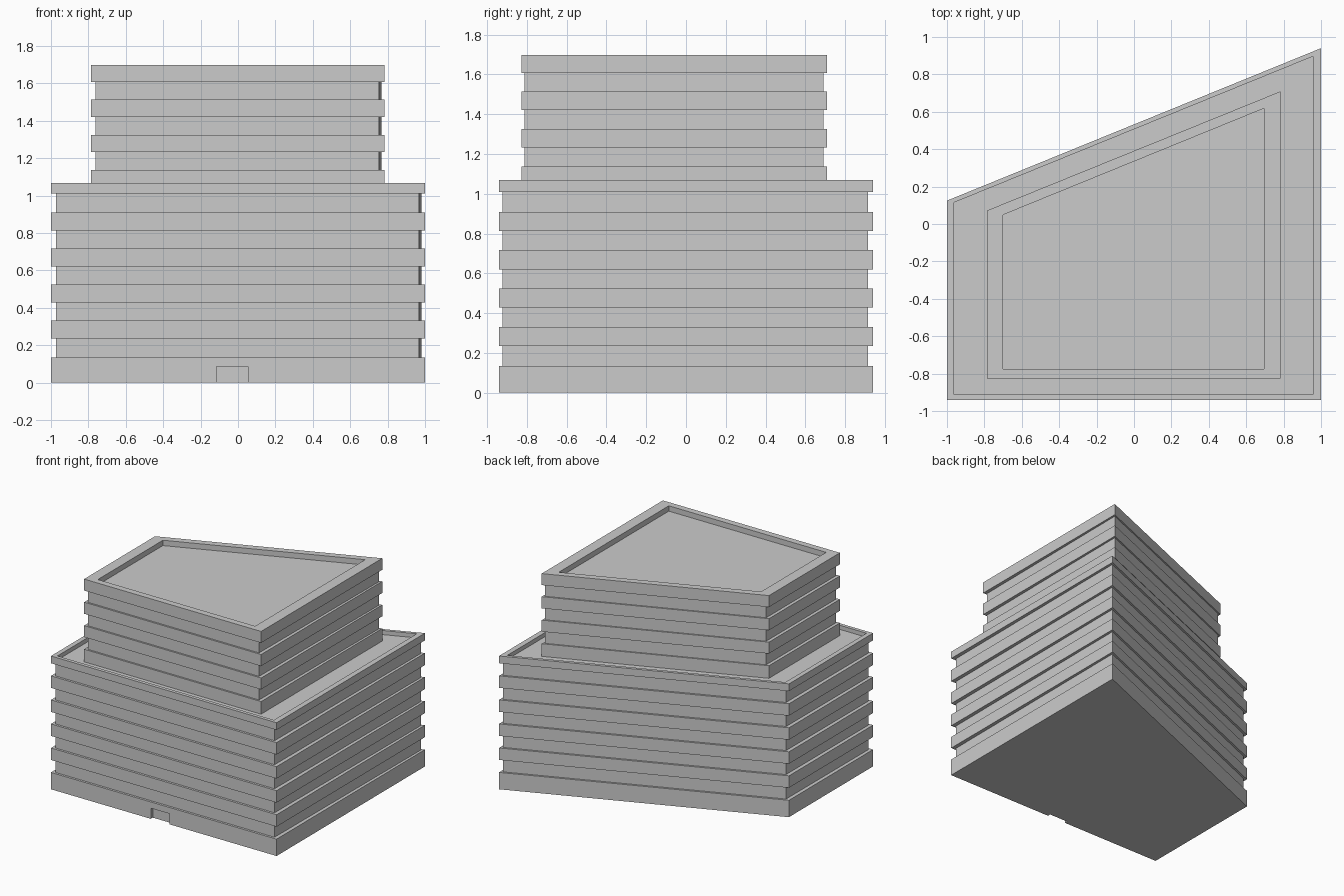
import bpy, bmesh

if "Cube" in bpy.data.objects:
    bpy.data.objects.remove(bpy.data.objects["Cube"])

# Plan outlines (front left, front right, back right, back left)
LOW_BAND = [(-1, -.94), (1, -.94), (1, .94), (-1, .125)]
LOW_WALL = [(-.973, -.922), (.969, -.922), (.98, .915), (-.97, .119)]
LOW_ROOF = [(-.962, -.912), (.957, -.912), (.957, .896), (-.962, .115)]
UP_BAND = [(-.786, -.826), (.783, -.826), (.783, .709), (-.786, .072)]
UP_WALL = [(-.761, -.812), (.755, -.812), (.767, .69), (-.76, .071)]
UP_ROOF = [(-.70, -.775), (.695, -.775), (.695, .618), (-.70, .049)]


def tier(name, band, wall, roof, bands, roof_z):
    """Loft a closed shell: projecting bands, recessed floors, sunken roof."""
    rings = []
    for i, (z0, z1) in enumerate(bands):
        if i:
            rings.append((wall, z0))
        rings += [(band, z0), (band, z1)]
        if i < len(bands) - 1:
            rings.append((wall, z1))
    top = bands[-1][1]
    rings += [(roof, top), (roof, roof_z)]

    bm = bmesh.new()
    loops = [[bm.verts.new((x, y, z)) for x, y in outline] for outline, z in rings]
    for a, b in zip(loops, loops[1:]):
        for i in range(4):
            j = (i + 1) % 4
            bm.faces.new((a[i], a[j], b[j], b[i]))
    bm.faces.new(loops[0][::-1])
    bm.faces.new(loops[-1])
    bmesh.ops.recalc_face_normals(bm, faces=bm.faces)
    mesh = bpy.data.meshes.new(name)
    bm.to_mesh(mesh)
    bm.free()
    obj = bpy.data.objects.new(name, mesh)
    bpy.context.collection.objects.link(obj)
    return obj


# Lower block: ground storey, four spandrel bands, parapet
STEP = .1945
low_bands = [(0, .135)]
low_bands += [(.235 + STEP * .99 * i, .331 + STEP * .99 * i) for i in range(4)]
low_bands += [(1.01, 1.068)]
lower = tier("lower_block", LOW_BAND, LOW_WALL, LOW_ROOF, low_bands, 1.035)

# Upper block: set-back floors standing on the lower roof
up_bands = [(1.035, 1.136), (1.233, 1.325), (1.42, 1.513), (1.606, 1.698)]
tier("upper_block", UP_BAND, UP_WALL, UP_ROOF, up_bands, 1.655)

# Shallow entrance recess in the front wall
bpy.ops.mesh.primitive_cube_add(size=1, location=(-.031, -.965, 0))
cutter = bpy.context.object
cutter.name = "entrance_cutter"
cutter.scale = (.168, .1, .17)
cutter.hide_render = True
cutter.display_type = 'WIRE'
cut = lower.modifiers.new("entrance", 'BOOLEAN')
cut.operation = 'DIFFERENCE'
cut.solver = 'EXACT'
cut.object = cutter
